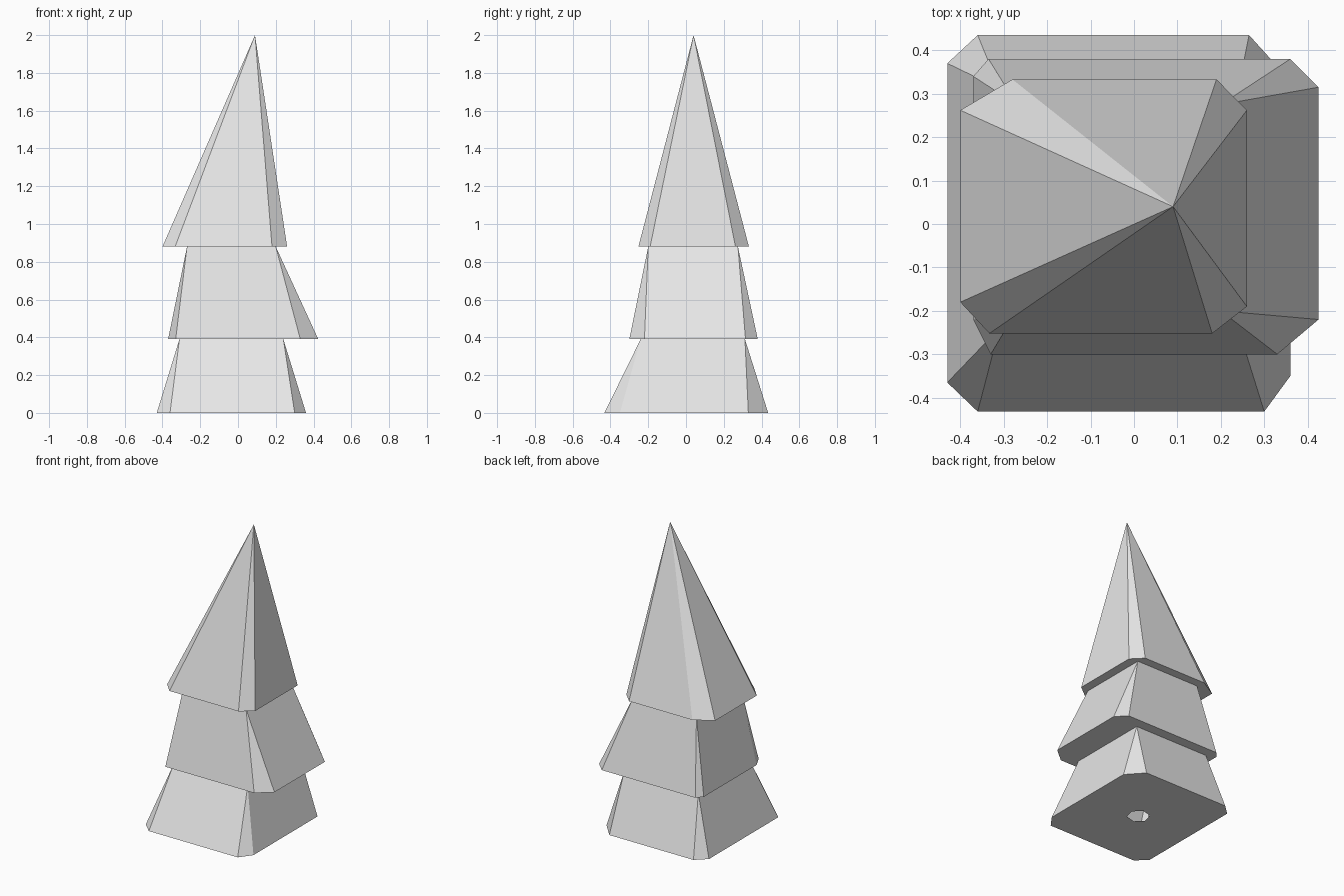
import bpy, bmesh, math

if "Cube" in bpy.data.objects:
    bpy.data.objects.remove(bpy.data.objects["Cube"])

grey = bpy.data.materials.new("light grey")
grey.diffuse_color = (0.8, 0.8, 0.8, 1)
grey.use_nodes = True
grey.node_tree.nodes["Principled BSDF"].inputs["Base Color"].default_value = grey.diffuse_color

# skirt outlines, clockwise from the back left corner (two points per corner)
LOWER = [(-.36, .435), (-.43, .37), (-.43, -.365), (-.36, -.432),
         (.30, -.432), (.36, -.35), (.36, .33), (.265, .435)]
MIDDLE = [(-.335, .38), (-.37, .34), (-.37, -.22), (-.33, -.30),
          (.33, -.30), (.425, -.22), (.425, .315), (.36, .38)]
UPPER = [(-.28, .333), (-.40, .262), (-.40, -.18), (-.333, -.252),
         (.18, -.252), (.26, -.19), (.26, .262), (.19, .333)]


def box(x0, x1, y0, y1):
    """Rectangle corners in the same order as the skirt corners."""
    return [(x0, y1), (x0, y0), (x1, y0), (x1, y1)]


bm = bmesh.new()


def ring(points, z):
    return [bm.verts.new((x, y, z)) for x, y in points]


def skirt(low, top):
    """Four sloped sides with a triangle cut off each corner."""
    for i in range(4):
        a, b, c = low[2 * i], low[2 * i + 1], low[(2 * i + 2) % 8]
        bm.faces.new((a, b, top[i]))
        bm.faces.new((b, c, top[(i + 1) % 4], top[i]))


def underside(top, low):
    """Flat ledge from a narrow neck out to the next wider skirt."""
    for i in range(4):
        a, b, c = low[2 * i], low[2 * i + 1], low[(2 * i + 2) % 8]
        bm.faces.new((b, a, top[i]))
        bm.faces.new((c, b, top[i], top[(i + 1) % 4]))


# tiers of branches
low1, neck1 = ring(LOWER, 0), ring(box(-.31, .24, -.24, .312), .39)
low2, neck2 = ring(MIDDLE, .39), ring(box(-.27, .20, -.20, .275), .88)
low3, tip = ring(UPPER, .88), bm.verts.new((.09, .04, 2))
skirt(low1, neck1)
underside(neck1, low2)
skirt(low2, neck2)
underside(neck2, low3)
for i in range(8):
    bm.faces.new((low3[i], low3[(i + 1) % 8], tip))

# base with a six-sided trunk hole
hole = ring([(-.035 + .07 * math.cos(math.radians(135 + 60 * k)),
              .07 * math.sin(math.radians(135 + 60 * k))) for k in range(6)], 0)
edges = [bm.edges.new((hole[k], hole[(k + 1) % 6])) for k in range(6)]
edges += [bm.edges.get((low1[k], low1[(k + 1) % 8])) for k in range(8)]
bmesh.ops.triangle_fill(bm, edges=edges, use_beauty=True, normal=(0, 0, -1))
bmesh.ops.recalc_face_normals(bm, faces=bm.faces[:])

mesh = bpy.data.meshes.new("tree")
bm.to_mesh(mesh)
bm.free()
mesh.materials.append(grey)
tree = bpy.data.objects.new("tree", mesh)
bpy.context.collection.objects.link(tree)
